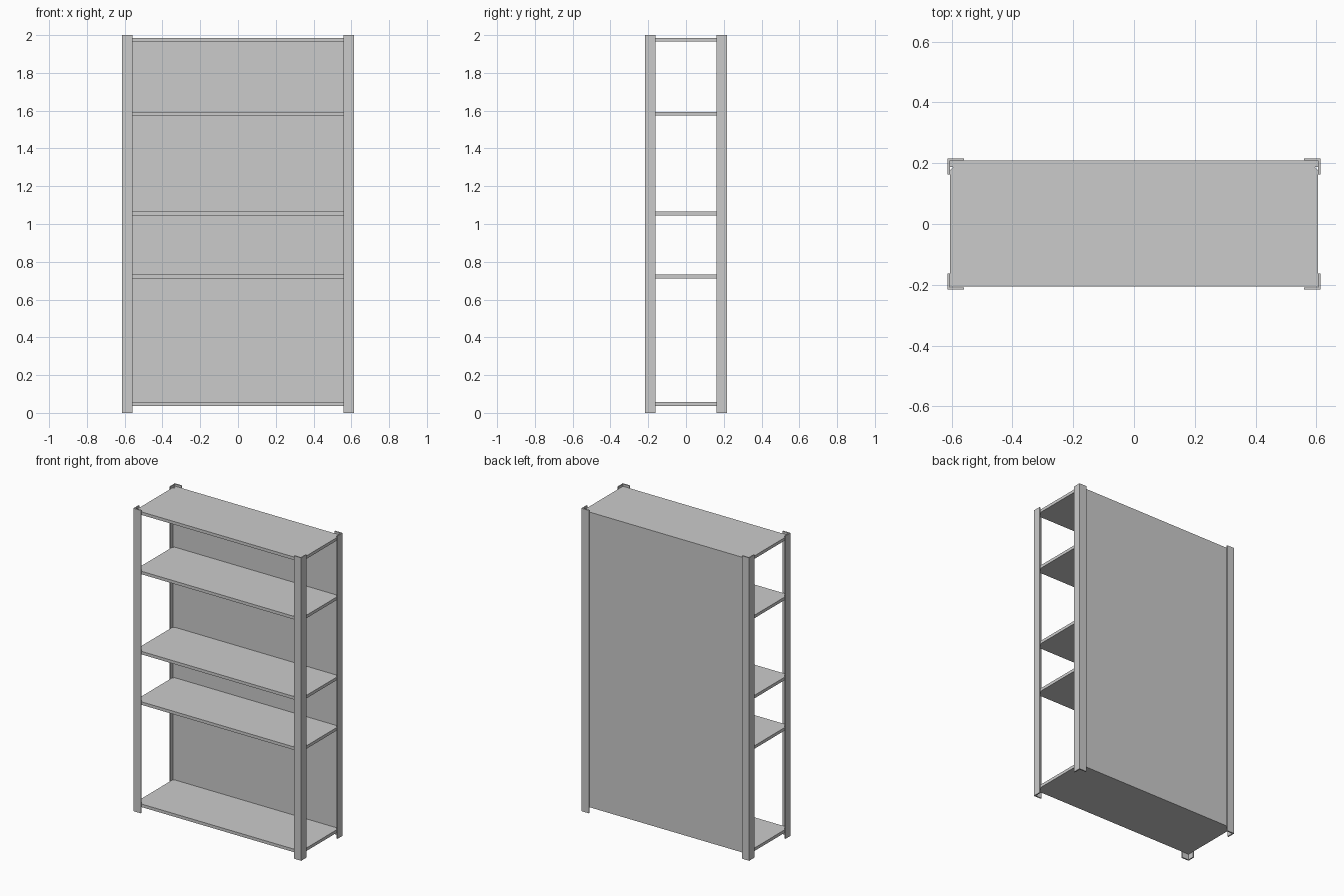
import bpy
import bmesh

if "Cube" in bpy.data.objects:
    bpy.data.objects.remove(bpy.data.objects["Cube"])

HX, HY = 0.613, 0.216      # outer half sizes
LEG, T = 0.054, 0.008      # angle-post leg width and sheet thickness
IX, IY = HX - T, HY - T    # inside faces of the posts
BACK_Y = 0.188             # front face of the back panel


def prism(name, outline, z0, z1):
    """Extrude a flat xy outline from z0 to z1."""
    bm = bmesh.new()
    face = bm.faces.new([bm.verts.new((x, y, z0)) for x, y in outline])
    up = bmesh.ops.extrude_face_region(bm, geom=[face])
    verts = [v for v in up["geom"] if isinstance(v, bmesh.types.BMVert)]
    bmesh.ops.translate(bm, verts=verts, vec=(0, 0, z1 - z0))
    bmesh.ops.recalc_face_normals(bm, faces=bm.faces)
    mesh = bpy.data.meshes.new(name)
    bm.to_mesh(mesh)
    bm.free()
    obj = bpy.data.objects.new(name, mesh)
    bpy.context.collection.objects.link(obj)
    return obj


# Four L-section corner posts
for sx, side in ((-1, "left"), (1, "right")):
    for sy, end in ((-1, "front"), (1, "back")):
        profile = [(HX, HY), (HX - LEG, HY), (HX - LEG, IY),
                   (IX, IY), (IX, HY - LEG), (HX, HY - LEG)]
        prism(f"{end}_{side}_post", [(sx * x, sy * y) for x, y in profile], 0, 2)

# Shelves with clipped rear corners
c = 0.012
shelf = [(-IX, -IY + 0.002), (IX, -IY + 0.002), (IX, BACK_Y - c),
         (IX - c, BACK_Y), (-IX + c, BACK_Y), (-IX, BACK_Y - c)]
for i, top in enumerate((0.057, 0.732, 1.065, 1.594, 1.986)):
    prism(f"shelf_{i + 1}", shelf, top - 0.02, top)

# Back panel
prism("back_panel", [(-IX, BACK_Y), (IX, BACK_Y), (IX, IY), (-IX, IY)], 0.037, 1.986)
